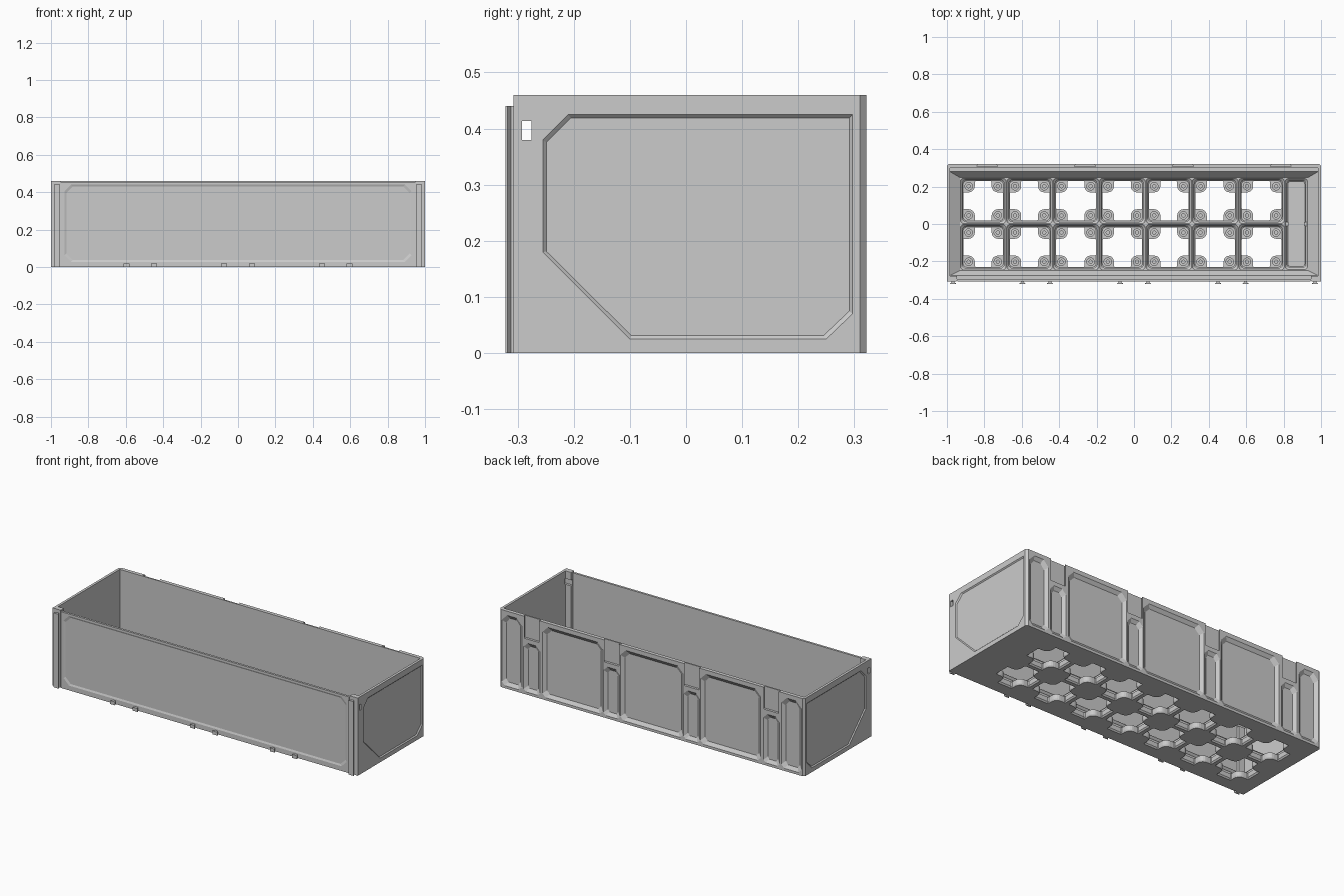
import bpy, bmesh, math

if "Cube" in bpy.data.objects:
    bpy.data.objects.remove(bpy.data.objects["Cube"])

def make(name, lofts):
    """One mesh from several closed lofts; each loft is a list of equal-length 3D rings."""
    bm = bmesh.new()
    for rings in lofts:
        vs = [[bm.verts.new(p) for p in r] for r in rings]
        n = len(vs[0])
        bm.faces.new(vs[0])
        bm.faces.new(vs[-1])
        for a, b in zip(vs, vs[1:]):
            for i in range(n):
                j = (i + 1) % n
                bm.faces.new((a[i], a[j], b[j], b[i]))
    bmesh.ops.recalc_face_normals(bm, faces=bm.faces)
    me = bpy.data.meshes.new(name)
    bm.to_mesh(me)
    bm.free()
    ob = bpy.data.objects.new(name, me)
    bpy.context.collection.objects.link(ob)
    return ob

def volume(me):
    bm = bmesh.new()
    bm.from_mesh(me)
    v = bm.calc_volume(signed=True)
    bm.free()
    return v

def cut(body, lofts):
    """Subtract the lofts; fall back to the other solver if the result is not sound."""
    cutter = make("cutter", lofts)
    cutter.hide_render = True
    before, removed = volume(body.data), volume(cutter.data)
    mod = body.modifiers.new("cut", 'BOOLEAN')
    mod.operation, mod.object = 'DIFFERENCE', cutter
    result = None
    for solver in ('MANIFOLD', 'EXACT'):
        mod.solver = solver
        bpy.context.view_layer.update()
        dg = bpy.context.evaluated_depsgraph_get()
        me = bpy.data.meshes.new_from_object(body.evaluated_get(dg))
        if before - removed * 1.01 <= volume(me) < before - 1e-7:
            result = me
            break
    body.modifiers.remove(mod)
    if result:
        body.data = result
    else:
        print("cut failed", len(lofts))
    bpy.data.objects.remove(cutter)

def at_z(pts, z):
    return [(x, y, z) for x, y in pts]

def rect(x0, x1, y0, y1):
    return [(x0, y0), (x1, y0), (x1, y1), (x0, y1)]

def box(x0, x1, y0, y1, z0, z1):
    return [at_z(rect(x0, x1, y0, y1), z) for z in (z0, z1)]

def rounded(cx, cy, hx, hy, r, n=4):
    pts = []
    for q, (sx, sy) in enumerate([(1, 1), (-1, 1), (-1, -1), (1, -1)]):
        for i in range(n + 1):
            a = math.radians(90 * q + 90 * i / n)
            pts.append((cx + sx * (hx - r) + r * math.cos(a), cy + sy * (hy - r) + r * math.sin(a)))
    return pts

def circle(cx, cy, r, n=20):
    return [(cx + r * math.cos(2 * math.pi * i / n), cy + r * math.sin(2 * math.pi * i / n)) for i in range(n)]

def inset(pts, s):
    """Shrink a 2D outline by s on every side of its bounds."""
    us, vs = [p[0] for p in pts], [p[1] for p in pts]
    cu, cv = (max(us) + min(us)) / 2, (max(vs) + min(vs)) / 2
    ku, kv = 1 - 2 * s / (max(us) - min(us)), 1 - 2 * s / (max(vs) - min(vs))
    return [(cu + (u - cu) * ku, cv + (v - cv) * kv) for u, v in pts]

def recess(pts, place, surface, depth, slope, sign):
    """Sloped-edge recess cutter; place(u, v, w) maps the outline to 3D."""
    inner = inset(pts, slope)
    return [[place(u, v, surface + sign * 0.02) for u, v in pts],
            [place(u, v, surface) for u, v in pts],
            [place(u, v, surface - sign * depth) for u, v in inner]]

def chamfered(x0, x1, z0, z1, bottom, top):
    return [(x0 + bottom, z0), (x1 - bottom, z0), (x1, z0 + bottom), (x1, z1 - top),
            (x1 - top, z1), (x0 + top, z1), (x0, z1 - top), (x0, z0 + bottom)]

on_y = lambda u, v, w: (u, w, v)
on_x = lambda u, v, w: (w, u, v)

# Bin body: solid block with chamfered back corners
plan = [(-1, -.307), (1, -.307), (1, .31), (.988, .322), (-.988, .322), (-1, .31)]
body = make("bin_body", [[at_z(plan, 0), at_z(plan, .46)]])

# Interior cavity, keeping a post in both front corners
cavity = [(-.985, -.278), (-.947, -.278), (-.947, -.294), (.947, -.294),
          (.947, -.278), (.985, -.278), (.985, .30), (-.985, .30)]
cut(body, [[at_z(cavity, .10), at_z(cavity, .6)]])
cut(body, [box(-.946, .946, -.4, -.285, .452, .6)])

# Sloped skirt from the walls down to the grid
cut(body, [[at_z(rect(-.93, .93, -.248, .248), .0625),
            at_z(rect(-.984, .984, -.275, .28), .099),
            at_z(rect(-.984, .984, -.275, .28), .12)]])

# Floor grid: 7 x 2 stepped pockets plus one narrow plain pocket
cells = [(-.806 + .248 * i, y) for i in range(7) for y in (-.124, .124)]
steps = [(0, .035), (.004, .039), (.004, .05), (.015, .063), (.015, .08)]
pockets = [[at_z(rounded(x, y, .108 + d, .108 + d, .022), z) for d, z in steps] for x, y in cells]
pockets.append([at_z(rounded(.868, 0, .045 + d, .228 + d, .015), z) for d, z in steps])
cut(body, pockets)

# Cross-shaped through holes that leave a rounded tab in each cell corner
quarter = [(.106, .041), (.102, .045)]
for i in range(6):
    a = math.radians(270 - 18 * i)
    quarter.append((.078 + .033 * math.cos(a), .078 + .033 * math.sin(a)))
quarter += [(.045, .102), (.041, .106)]
cross = []
for c, s in [(1, 0), (0, 1), (-1, 0), (0, -1)]:
    cross += [(c * x - s * y, s * x + c * y) for x, y in quarter]
cut(body, [[at_z([(cx + x * k, cy + y * k) for x, y in cross], z)
            for k, z in ((1.06, -.01), (1.06, 0), (1, .008), (1, .045))] for cx, cy in cells])

# Round seats in the tabs with a smaller hole in the middle
seats = [(x + sx * .078, y + sy * .078) for x, y in cells for sx in (-1, 1) for sy in (-1, 1)]
cut(body, [[at_z(circle(x, y, .02), z) for z in (.022, .045)] for x, y in seats])
cut(body, [[at_z(circle(x, y, .009, 12), z) for z in (.01, .03)] for x, y in seats])

# Front panel recess and the seams beside the corner posts
cut(body, [recess(chamfered(-.928, .928, .028, .44, .035, .035), on_y, -.307, .004, .01, -1),
           box(-.949, -.944, -.4, -.303, -.1, .6), box(.944, .949, -.4, -.303, -.1, .6)])

# Side panel recesses and the slot through both side walls
side = [(-.255, .38), (-.21, .425), (.297, .425), (.297, .07), (.25, .025), (-.10, .025), (-.255, .18)]
cut(body, [recess(side, on_x, s, .006, .006, s) for s in (-1, 1)])
cut(body, [box(-1.1, 1.1, -.292, -.275, .38, .414)])

# Back wall: recessed panels, and open slots above short recesses
slots = (-.785, -.262, .262, .785)
panels = [chamfered(a, b, .015, .435, .02, .035) for a, b in
          ((-.982, -.85), (-.715, -.32), (-.205, .205), (.32, .715), (.85, .982))]
panels += [chamfered(x - .053, x + .053, .015, .305, .015, .025) for x in slots]
cut(body, [recess(p, on_y, .322, .014, .02, 1) for p in panels])
cut(body, [[at_z([(x - .048, .34), (x - .048, .322), (x - .056, .308),
                  (x + .056, .308), (x + .048, .322), (x + .048, .34)], z) for z in (.33, .6)]
           for x in slots])

def dovetail(x, z0, z1):
    pts = [(x - .008, -.302), (x - .008, -.312), (x - .016, -.318), (x - .016, -.322),
           (x + .016, -.322), (x + .016, -.318), (x + .008, -.312), (x + .008, -.302)]
    return [at_z(pts, z0), at_z(pts, z1)]

# Tall rails on the front corners and short pegs along the bottom front edge
make("front_rails", [dovetail(s * .967, 0, .44) for s in (-1, 1)])
make("front_pegs", [dovetail(c + s * .188, 0, .02) for c, s in
                    ((-.785, 1), (-.262, -1), (-.262, 1), (.262, -1), (.262, 1), (.785, -1))])

# Small stops in the narrow pocket
make("pocket_stops", [box(x - .008, x + .008, -.01, .01, .03, .0625) for x in (.819, .917)])
